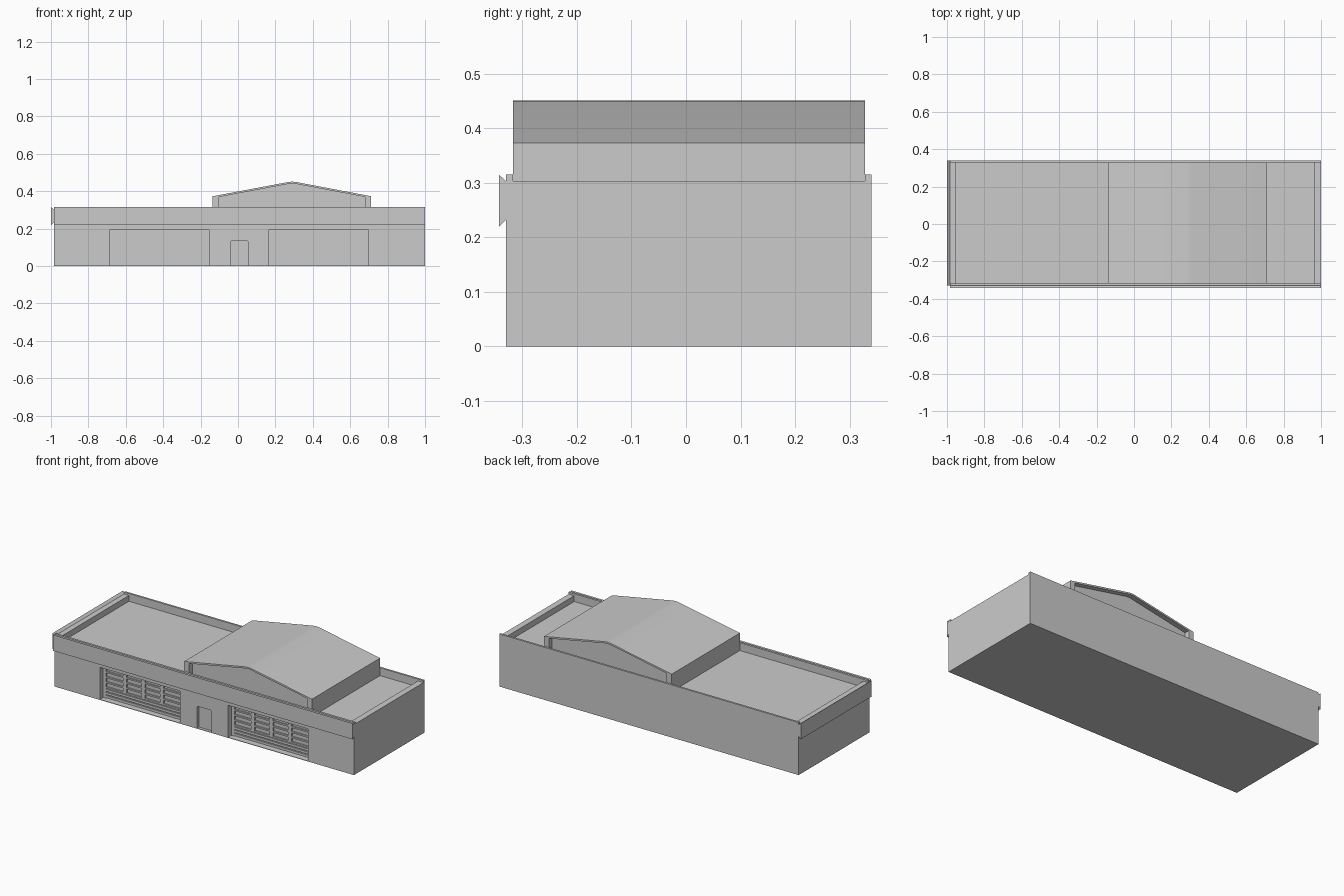
import bpy, bmesh
from mathutils import Vector

cube = bpy.data.objects.get("Cube")
if cube:
    bpy.data.objects.remove(cube)

grey = bpy.data.materials.new("plain_grey")
grey.use_nodes = True
grey.diffuse_color = (0.6, 0.6, 0.6, 1)
grey.node_tree.nodes["Principled BSDF"].inputs["Base Color"].default_value = (0.6, 0.6, 0.6, 1)


def finish(name, bm):
    bmesh.ops.recalc_face_normals(bm, faces=bm.faces)
    mesh = bpy.data.meshes.new(name)
    bm.to_mesh(mesh)
    bm.free()
    mesh.materials.append(grey)
    obj = bpy.data.objects.new(name, mesh)
    bpy.context.collection.objects.link(obj)
    return obj


def add_box(bm, x, y, z):
    lo, hi = Vector((x[0], y[0], z[0])), Vector((x[1], y[1], z[1]))
    verts = bmesh.ops.create_cube(bm, size=1)["verts"]
    bmesh.ops.scale(bm, vec=hi - lo, verts=verts)
    bmesh.ops.translate(bm, vec=(lo + hi) / 2, verts=verts)


def boxes(name, *extents):
    bm = bmesh.new()
    for e in extents:
        add_box(bm, *e)
    return finish(name, bm)


def prism(name, profile, axis, lo, hi):
    """Extrude a profile of (horizontal, z) points along the x or y axis."""
    bm = bmesh.new()
    along_x = axis == "x"
    face = bm.faces.new([bm.verts.new((lo, h, z) if along_x else (h, lo, z)) for h, z in profile])
    new = bmesh.ops.extrude_face_region(bm, geom=[face])["geom"]
    shift = (hi - lo, 0, 0) if along_x else (0, hi - lo, 0)
    bmesh.ops.translate(bm, vec=shift, verts=[v for v in new if isinstance(v, bmesh.types.BMVert)])
    return finish(name, bm)


def cut(target, cutter):
    mod = target.modifiers.new("cut", "BOOLEAN")
    mod.operation, mod.solver, mod.object = "DIFFERENCE", "EXACT", cutter
    bpy.context.view_layer.objects.active = target
    bpy.ops.object.modifier_apply(modifier=mod.name)
    bpy.data.objects.remove(cutter)


LEFT, RIGHT, FRONT, BACK = -0.985, 1.0, -0.33, 0.34
IN_FRONT, IN_BACK = -0.317, 0.328
WALL_TOP, CAP_TOP, ROOF = 0.303, 0.315, 0.268
GARAGES = [(-0.685, -0.155), (0.165, 0.695)]
DOOR_TOP, DOOR_Y, SILL = 0.195, -0.29, 0.003

# Main block with sunken roof and door openings
body = boxes("building_body", ((LEFT, RIGHT), (FRONT, BACK), (0, WALL_TOP)))
cut(body, boxes("roof_pit", ((-0.953, 0.963), (IN_FRONT, IN_BACK), (ROOF, 0.4))))
for x in GARAGES:
    cut(body, boxes("garage_opening", (x, (-0.4, DOOR_Y), (SILL, DOOR_TOP))))
entry = [(-0.04, SILL), (0.055, SILL), (0.055, 0.129), (0.049, 0.135), (-0.034, 0.135), (-0.04, 0.129)]
cut(body, prism("entry_opening", entry, "y", -0.4, -0.312))

# Raised caps along the front and back walls
boxes("front_parapet_cap", ((LEFT, RIGHT), (FRONT, IN_FRONT), (WALL_TOP, CAP_TOP)))
boxes("back_parapet_cap", ((LEFT, RIGHT), (IN_BACK, BACK), (WALL_TOP, CAP_TOP)))

# Fascia bands with bevelled top and bottom
def fascia(wall, out):
    return [(out, 0.219), (wall, 0.232), (wall, WALL_TOP), (out, CAP_TOP)]

prism("front_fascia", fascia(FRONT, -0.343), "x", LEFT, RIGHT)
prism("side_fascia", fascia(LEFT, -1.0), "y", FRONT, BACK)

# Sectional garage doors: side rails, window grid, lower slats
for number, (x0, x1) in enumerate(GARAGES, 1):
    a, b = x0 + 0.02, x1 - 0.02
    depth = (DOOR_Y - 0.008, DOOR_Y)
    bars = [((x0, a), depth, (SILL, DOOR_TOP)), ((b, x1), depth, (SILL, DOOR_TOP))]
    for i in range(5):
        z = 0.062 + i * 0.031
        bars.append(((a, b), depth, (z, z + 0.009)))
    for i in range(1, 4):
        x = a + (b - a) * i / 4
        bars.append(((x - 0.012, x + 0.012), depth, (0.062, DOOR_TOP)))
    for i in range(3):
        z = 0.006 + i * 0.019
        bars.append(((a, b), depth, (z, z + 0.014)))
    boxes(f"garage_door_{number}", *bars)

# Raised gabled roof: shell with overhanging ends and set-back gable walls
outer = [(-0.135, ROOF), (-0.135, 0.373), (0.27, 0.449), (0.29, 0.451), (0.31, 0.449),
         (0.712, 0.373), (0.712, ROOF)]
inner = [(0.68, ROOF), (0.68, 0.369), (0.31, 0.439), (0.29, 0.441), (0.27, 0.439),
         (-0.102, 0.369), (-0.102, ROOF)]
shell = prism("raised_roof", outer + inner, "y", IN_FRONT, IN_BACK)
prism("gable_walls", inner, "y", IN_FRONT + 0.03, IN_BACK - 0.03)
bpy.ops.object.select_all(action="DESELECT")
shell.select_set(True)
bpy.context.view_layer.objects.active = shell
bpy.ops.object.shade_smooth_by_angle()
